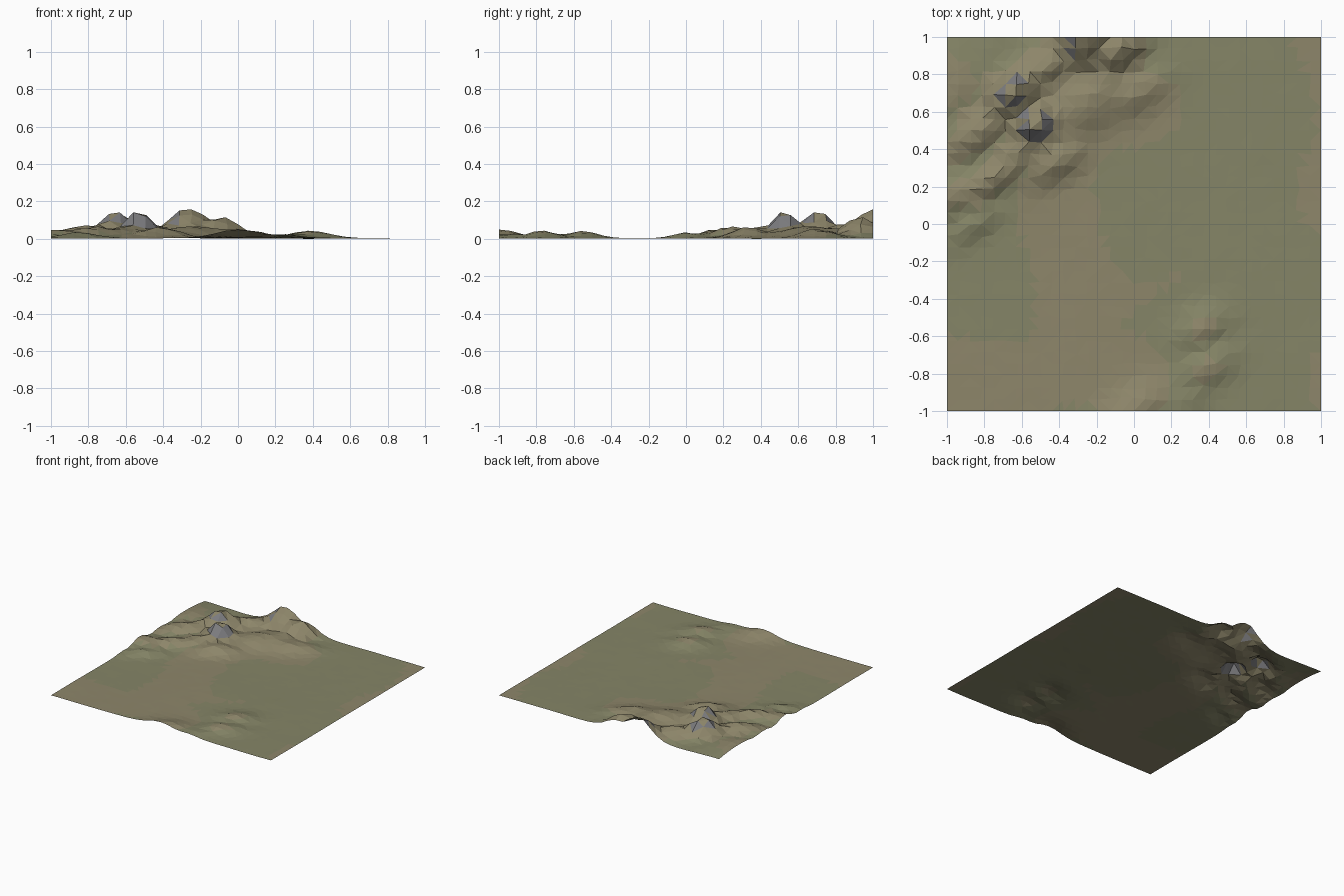
import bpy, bmesh, math
from mathutils import Vector, noise

if "Cube" in bpy.data.objects:
    bpy.data.objects.remove(bpy.data.objects["Cube"])

# Mounds: x, y, height, half-length along the ridge, half-width across it
MOUNDS = [
    (-0.65, 0.69, 0.150, .12, .09), (-0.53, 0.53, 0.150, .10, .09),
    (-0.26, 1.00, 0.155, .14, .15), (-0.08, 0.92, 0.115, .13, .09),
    (-0.82, 0.50, 0.070, .18, .10), (-0.50, 0.82, 0.070, .20, .10),
    (-0.97, 0.15, 0.050, .14, .09), (-0.78, 0.22, 0.062, .18, .08),
    (-0.85, 0.00, 0.034, .15, .07), (-0.42, 0.33, 0.060, .16, .09),
    (0.02, 0.70, 0.050, .16, .10), (-0.25, 0.64, 0.065, .25, .14),
    (-0.60, 0.38, 0.060, .20, .10), (-0.95, 0.75, 0.035, .20, .20),
    (0.00, -1.0, 0.048, .18, .10), (0.40, -0.77, 0.042, .14, .09),
    (0.37, -0.56, 0.042, .13, .09), (0.25, -0.95, 0.025, .12, .10),
]
ANGLE = math.radians(33)
C, S = math.cos(ANGLE), math.sin(ANGLE)


def height(x, y):
    total = 0
    for mx, my, h, length, width in MOUNDS:
        u = ((x - mx) * C + (y - my) * S) / length
        v = (-(x - mx) * S + (y - my) * C) / width
        if v < 0:
            v *= 1.2          # south-east faces are steeper
        total += (h * math.exp(-0.8 * (u * u + v * v))) ** 3
    hill = total ** (1 / 3)
    rough = noise.noise(Vector((x * 9, y * 9, 3.7)))
    swell = noise.noise(Vector((x * 1.8, y * 1.8, 8.1)))
    return max(0, hill * (1 + 0.16 * rough) + 0.004 + 0.004 * swell + 0.001 * rough)


def material(name, color):
    m = bpy.data.materials.new(name)
    m.diffuse_color = (*color, 1)
    m.use_nodes = True
    m.node_tree.nodes["Principled BSDF"].inputs["Base Color"].default_value = m.diffuse_color
    return m


# Triangulated ground sheet, shaped by the mounds
N = 32
bm = bmesh.new()
bmesh.ops.create_grid(bm, x_segments=N, y_segments=N, size=1)
for v in bm.verts:
    x, y = v.co.x, v.co.y
    if abs(x) < 0.99 and abs(y) < 0.99:
        x += 0.018 * noise.noise(Vector((x * 11, y * 11, 1.3)))
        y += 0.018 * noise.noise(Vector((x * 11, y * 11, 6.9)))
    v.co = (x, y, height(x, y))
low = min(v.co.z for v in bm.verts)
for v in bm.verts:
    v.co.z -= low
bmesh.ops.triangulate(bm, faces=bm.faces[:], quad_method='SHORT_EDGE')
bm.normal_update()

# Grass, dry earth and bare rock by slope and patch
for f in bm.faces:
    c = f.calc_center_median()
    patch = noise.noise(Vector((c.x * 2, c.y * 2, 5.5)))
    if f.normal.z < 0.72 and c.z > 0.07:
        f.material_index = 2
    elif c.z > 0.03 or patch > 0.12:
        f.material_index = 1
    f.smooth = False

mesh = bpy.data.meshes.new("terrain")
bm.to_mesh(mesh)
bm.free()
for m in (material("grass", (0.235, 0.235, 0.135)),
          material("dry_earth", (0.27, 0.24, 0.145)),
          material("rock", (0.2, 0.2, 0.21))):
    mesh.materials.append(m)
bpy.context.collection.objects.link(bpy.data.objects.new("terrain", mesh))
